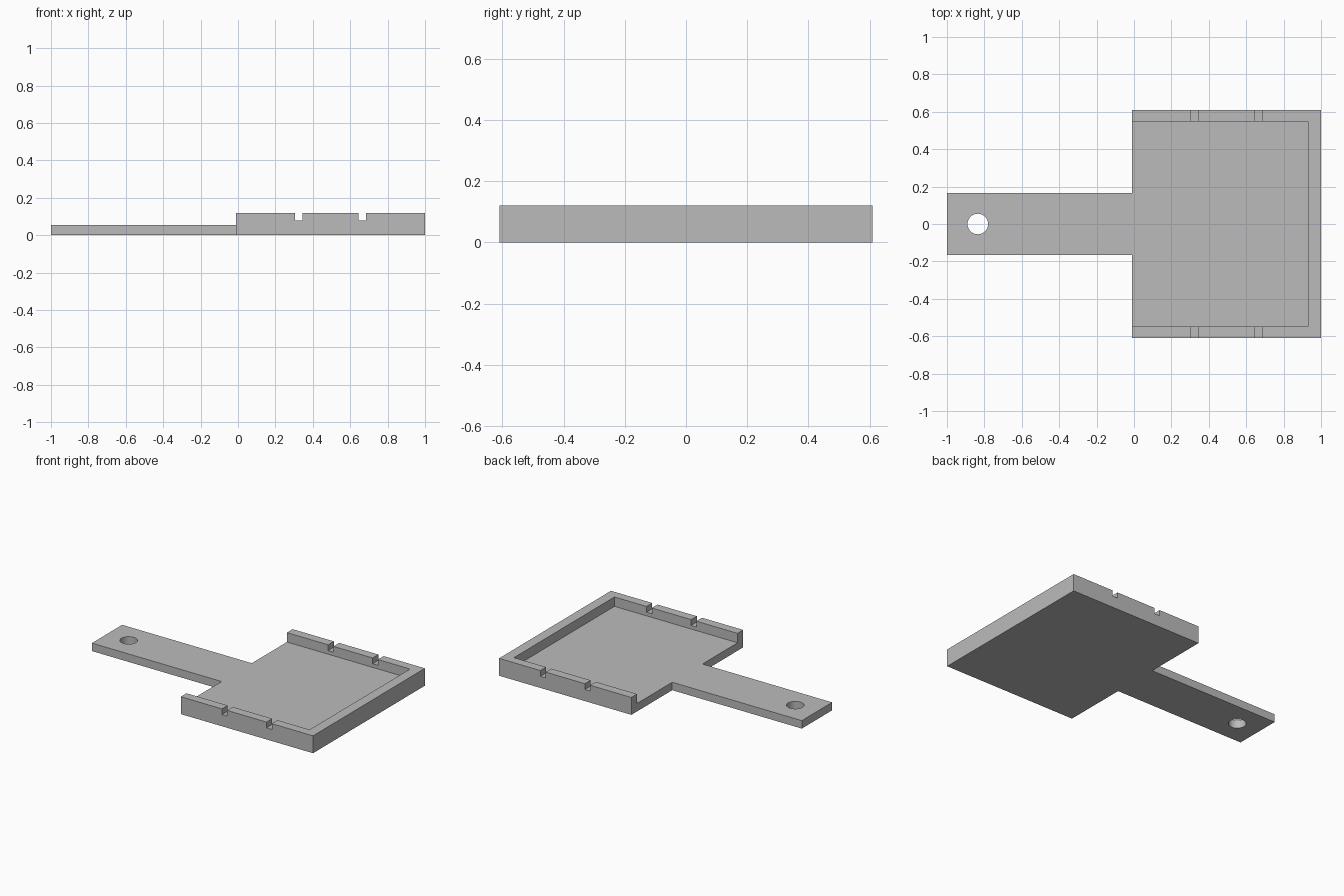
import bpy
import bmesh

cube = bpy.data.objects.get("Cube")
if cube:
    bpy.data.objects.remove(cube, do_unlink=True)

HEIGHT, FLOOR = 0.12, 0.055
TRAY_X, TRAY_Y, HANDLE_Y = -0.01, 0.61, 0.165

grey = bpy.data.materials.new("plain_grey")
grey.use_nodes = True
colour = (0.5, 0.5, 0.5, 1)
grey.diffuse_color = colour
grey.node_tree.nodes["Principled BSDF"].inputs["Base Color"].default_value = colour


def prism(name, outline, z0, z1):
    """Extrude a flat outline from z0 up to z1."""
    bm = bmesh.new()
    base = bm.faces.new([bm.verts.new((x, y, z0)) for x, y in outline])
    top = bmesh.ops.extrude_face_region(bm, geom=[base])["geom"]
    bmesh.ops.translate(bm, vec=(0, 0, z1 - z0),
                        verts=[v for v in top if isinstance(v, bmesh.types.BMVert)])
    bmesh.ops.recalc_face_normals(bm, faces=bm.faces)
    mesh = bpy.data.meshes.new(name)
    bm.to_mesh(mesh)
    bm.free()
    mesh.materials.append(grey)
    obj = bpy.data.objects.new(name, mesh)
    bpy.context.collection.objects.link(obj)
    return obj


def box(name, x0, x1, y0, y1, z0, z1):
    return prism(name, [(x0, y0), (x1, y0), (x1, y1), (x0, y1)], z0, z1)


def cut(target, cutter):
    """Subtract the cutter from the target, then discard it."""
    mod = target.modifiers.new("cut", "BOOLEAN")
    mod.operation, mod.solver, mod.object = "DIFFERENCE", "EXACT", cutter
    cutter.hide_render = True
    bpy.context.view_layer.objects.active = target
    bpy.ops.object.modifier_apply(modifier=mod.name)
    bpy.data.objects.remove(cutter, do_unlink=True)


# Tray and handle as one solid block
half = [(-1, HANDLE_Y), (TRAY_X, HANDLE_Y), (TRAY_X, TRAY_Y), (1, TRAY_Y)]
outline = half + [(x, -y) for x, y in reversed(half)]
tray = prism("tray_with_handle", outline, 0, HEIGHT)

# Lower the handle and hollow the tray, leaving a rim on three sides
cut(tray, box("pocket_cutter", -1.2, 0.93, -0.548, 0.548, FLOOR, 0.3))

# Paired notches across both side rims
for x in (0.305, 0.645):
    cut(tray, box("notch_cutter", x, x + 0.04, -0.8, 0.8, 0.08, 0.3))

# Hanging hole through the handle
bpy.ops.mesh.primitive_cylinder_add(vertices=48, radius=0.055, depth=0.4,
                                    location=(-0.835, 0, 0))
hole = bpy.context.object
hole.name = "hole_cutter"
hole.data.materials.append(grey)
cut(tray, hole)

# Smooth the hole wall, keep the block edges sharp
bpy.ops.object.select_all(action="DESELECT")
tray.select_set(True)
bpy.context.view_layer.objects.active = tray
bpy.ops.object.shade_smooth_by_angle()
